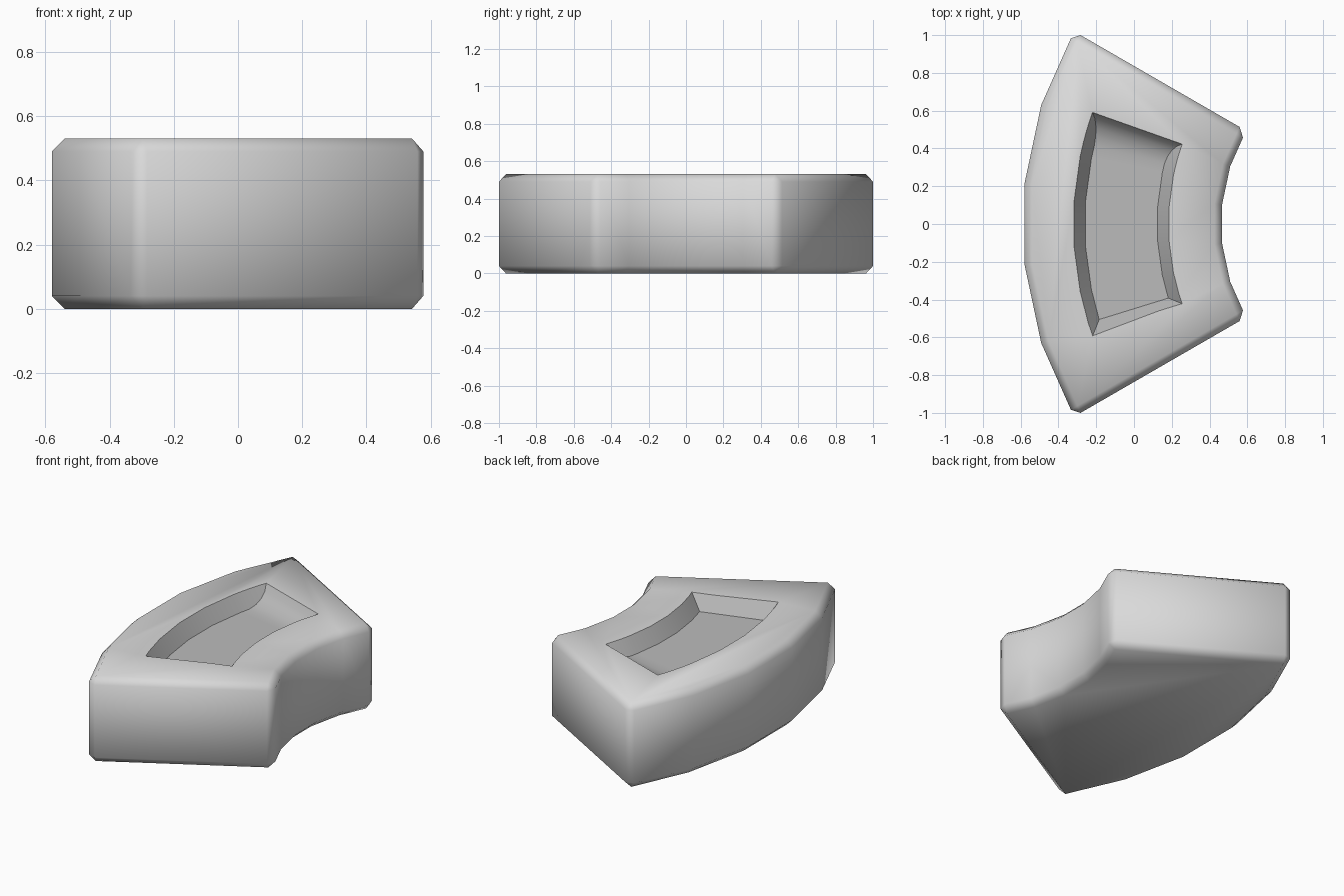
import bpy, bmesh, math

if "Cube" in bpy.data.objects:
    bpy.data.objects.remove(bpy.data.objects["Cube"])

CX = 1.449                 # centre of the arc
HEIGHT = 0.53
FLOOR = 0.44               # pocket floor height


def polar(r, deg, z):
    a = math.radians(deg)
    return (CX - r * math.cos(a), r * math.sin(a), z)


def sweep(name, sections):
    """Closed solid through a row of four-point sections."""
    bm = bmesh.new()
    rows = [[bm.verts.new(p) for p in s] for s in sections]
    for a, b in zip(rows, rows[1:]):
        for i in range(4):
            j = (i + 1) % 4
            bm.faces.new((a[i], a[j], b[j], b[i]))
    bm.faces.new(rows[0])
    bm.faces.new(rows[-1])
    bmesh.ops.recalc_face_normals(bm, faces=bm.faces)
    mesh = bpy.data.meshes.new(name)
    obj = bpy.data.objects.new(name, mesh)
    bpy.context.collection.objects.link(obj)
    return obj, bm


def material(name, v):
    m = bpy.data.materials.new(name)
    m.diffuse_color = (v, v, v, 1)
    m.use_nodes = True
    m.node_tree.nodes["Principled BSDF"].inputs["Base Color"].default_value = m.diffuse_color
    return m


# Curved block: five arc segments over 60 degrees
R_IN, R_OUT = 0.988, 2.04
block, bm = sweep("curved_block", [
    [polar(R_IN, a, 0), polar(R_OUT, a, 0), polar(R_OUT, a, HEIGHT), polar(R_IN, a, HEIGHT)]
    for a in range(-30, 31, 12)])
# merge the strips of top and bottom, then chamfer all sharp edges
bmesh.ops.dissolve_edges(bm, edges=[e for e in bm.edges if e.calc_face_angle() < 0.01])
sharp = [e for e in bm.edges if e.calc_face_angle() > 0.6]
bmesh.ops.bevel(bm, geom=sharp, offset=0.04, offset_type='OFFSET', segments=1,
                profile=0.5, affect='EDGES')
bm.to_mesh(block.data)
bm.free()

# Pocket cutter: sloped sides, steep front end, rounded scoop at the back end
SLOPE, TOP = 0.67, 0.58


def pocket_section(deg, z):
    lo, hi = SLOPE * (z - FLOOR), SLOPE * (TOP - FLOOR)
    return [polar(1.327 - lo, deg, z), polar(1.71 + lo, deg, z),
            polar(1.71 + hi, deg, TOP), polar(1.327 - hi, deg, TOP)]


profile = [(-20.65, 0.575), (-17.2, FLOOR), (-11.7, FLOOR), (-3.9, FLOOR), (3.9, FLOOR),
           (11.7, FLOOR), (14, FLOOR), (15.8, 0.45), (17.3, 0.468), (18.6, 0.495),
           (19.5, 0.53), (20.65, 0.575)]
cutter, bm = sweep("pocket_cutter", [pocket_section(a, z) for a, z in profile])
bm.to_mesh(cutter.data)
bm.free()
cutter.hide_render = True

bpy.context.view_layer.objects.active = block
block.select_set(True)
mod = block.modifiers.new("pocket", 'BOOLEAN')
mod.operation = 'DIFFERENCE'
mod.solver = 'EXACT'
mod.object = cutter
bpy.ops.object.modifier_apply(modifier=mod.name)
bpy.data.objects.remove(cutter)

# Colours: light body, darker pocket
block.data.materials.clear()
block.data.materials.append(material("light_grey", 0.7))
block.data.materials.append(material("pocket_grey", 0.5))
for p in block.data.polygons:
    c = p.center
    r = math.hypot(CX - c.x, c.y)
    inside = 1.2 < r < 1.8 and abs(c.y) < 0.62 and 0.4 < c.z < HEIGHT - 0.002
    p.material_index = 1 if inside else 0

bpy.ops.object.shade_smooth_by_angle(angle=math.radians(52))
